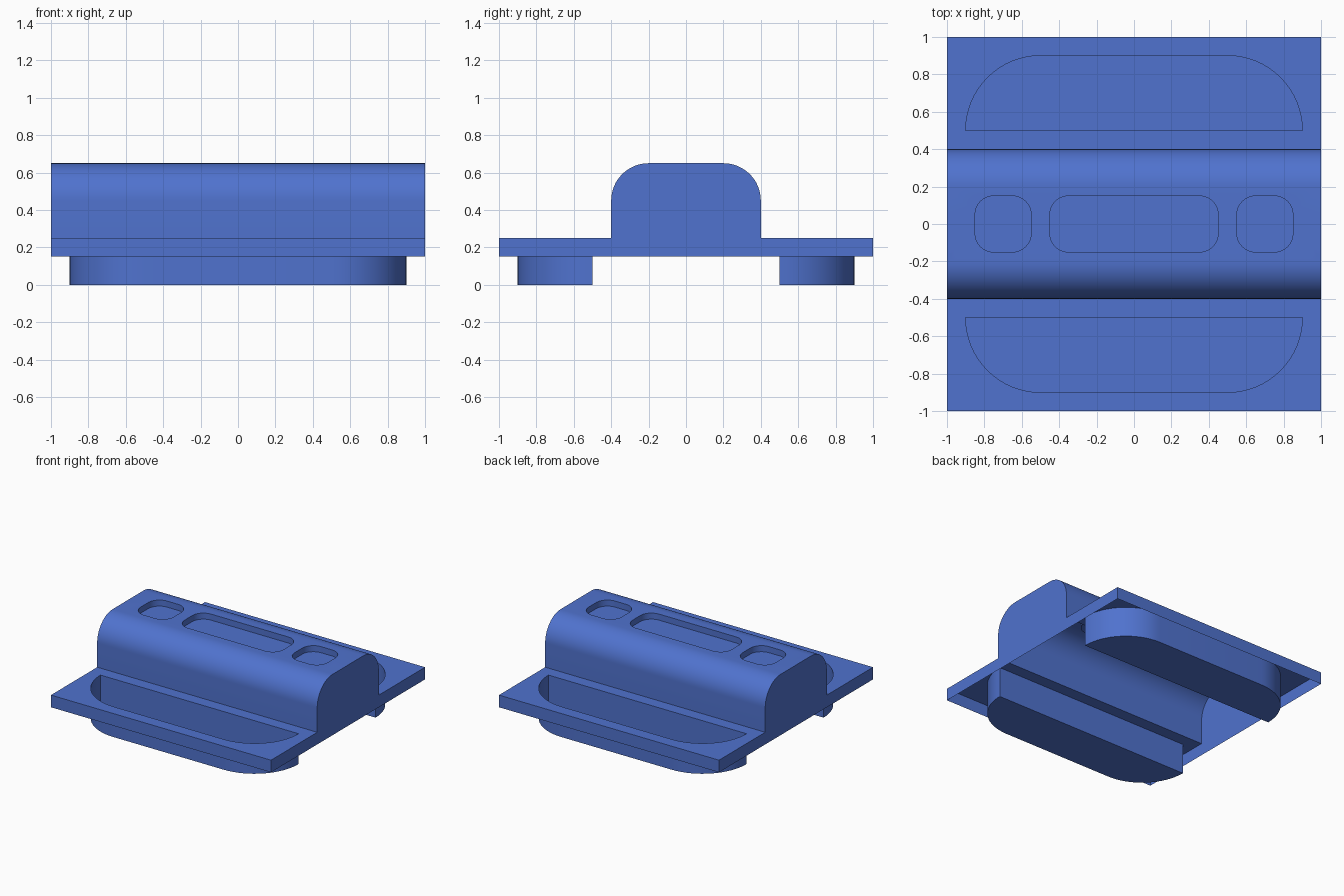
import bpy, bmesh
from math import sin, cos, pi, radians

if "Cube" in bpy.data.objects:
    bpy.data.objects.remove(bpy.data.objects["Cube"])

blue = bpy.data.materials.new("blue_plastic")
blue.diffuse_color = (0.08, 0.17, 0.62, 1)
blue.use_nodes = True
blue.node_tree.nodes["Principled BSDF"].inputs["Base Color"].default_value = blue.diffuse_color
TOP, DECK, RIM = 0.65, 0.25, 0.15      # ridge top, deck, skirt bottom


def arc(cx, cy, r, a0, a1, n=16):
    angles = [radians(a0 + (a1 - a0) * i / n) for i in range(n + 1)]
    return [(cx + r * cos(a), cy + r * sin(a)) for a in angles]


def rounded_rect(x0, x1, y0, y1, r):
    return (arc(x1 - r, y1 - r, r, 0, 90, 8) + arc(x0 + r, y1 - r, r, 90, 180, 8)
            + arc(x0 + r, y0 + r, r, 180, 270, 8) + arc(x1 - r, y0 + r, r, 270, 360, 8))


def rect(x0, x1, y0, y1):
    return [(x0, y0), (x1, y0), (x1, y1), (x0, y1)]


def face(bm, pts):
    return bm.faces.new([bm.verts.new(p) for p in pts])


def sheet(bm, z, outer, holes):
    """Flat sheet at height z with openings."""
    edges = []
    for loop in [outer] + holes:
        vs = [bm.verts.new((x, y, z)) for x, y in loop]
        edges += [bm.edges.new((a, b)) for a, b in zip(vs, vs[1:] + vs[:1])]
    res = bmesh.ops.triangle_fill(bm, edges=edges, use_beauty=True, use_dissolve=False,
                                  normal=(0, 0, 1))
    for f in res["geom"]:
        if isinstance(f, bmesh.types.BMFace):
            f.normal_update()
            if f.normal.z < 0:
                f.normal_flip()


def finish(bm, name):
    bmesh.ops.remove_doubles(bm, verts=bm.verts, dist=1e-4)
    me = bpy.data.meshes.new(name)
    bm.to_mesh(me)
    bm.free()
    ob = bpy.data.objects.new(name, me)
    bpy.context.collection.objects.link(ob)
    me.materials.append(blue)
    bpy.ops.object.select_all(action='DESELECT')
    ob.select_set(True)
    bpy.context.view_layer.objects.active = ob
    bpy.ops.object.shade_smooth_by_angle(angle=radians(30))


def pocket(name, loop, z_top, z_floor):
    """Open-topped pocket: walls and floor hanging from a sheet opening."""
    bm = bmesh.new()
    face(bm, [(x, y, z_floor) for x, y in loop])
    for a, b in zip(loop, loop[1:] + loop[:1]):
        face(bm, [(*b, z_floor), (*a, z_floor), (*a, z_top), (*b, z_top)])
    finish(bm, name)


# Outlines of the D-shaped side pockets and the ridge recesses
back_d = arc(0.5, 0.5, 0.4, 0, 90) + arc(-0.5, 0.5, 0.4, 90, 180)
front_d = [(-x, -y) for x, y in back_d]
recesses = {"middle_recess": rounded_rect(-0.45, 0.45, -0.15, 0.15, 0.1),
            "left_recess": rounded_rect(-0.85, -0.55, -0.15, 0.15, 0.1),
            "right_recess": rounded_rect(0.55, 0.85, -0.15, 0.15, 0.1)}

# Thin tray shell: decks, ridge, end walls and skirt
bm = bmesh.new()
sheet(bm, DECK, rect(-1, 1, 0.4, 1), [back_d])
sheet(bm, DECK, rect(-1, 1, -1, -0.4), [front_d])
sheet(bm, TOP, rect(-1, 1, -0.2, 0.2), list(recesses.values()))
right = [(0.4, DECK)] + arc(0.2, 0.45, 0.2, 0, 90)
left = [(-y, z) for y, z in reversed(right)]
for side in (right, left):
    for (ya, za), (yb, zb) in zip(side, side[1:]):
        face(bm, [(1, ya, za), (-1, ya, za), (-1, yb, zb), (1, yb, zb)])
end = [(-1, DECK), (-1, RIM), (1, RIM), (1, DECK)] + right + left
face(bm, [(1, y, z) for y, z in end])
face(bm, [(-1, y, z) for y, z in reversed(end)])
for s in (-1, 1):
    face(bm, [(s, s, RIM), (-s, s, RIM), (-s, s, DECK), (s, s, DECK)])
finish(bm, "tray_shell")

# Pockets
pocket("back_pocket", back_d, DECK, 0)
pocket("front_pocket", front_d, DECK, 0)
for name, loop in recesses.items():
    pocket(name, loop, TOP, TOP - 0.05)
